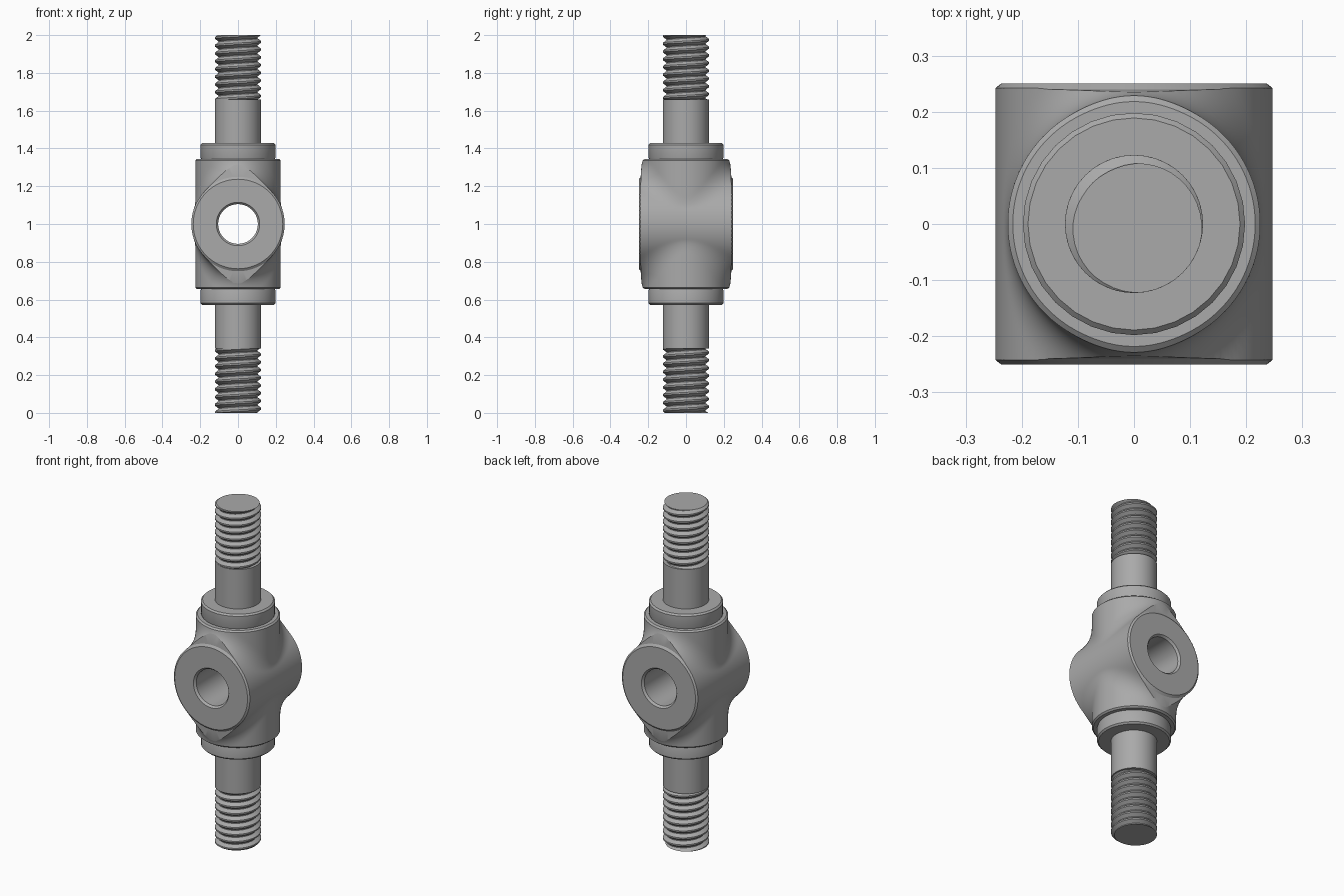
import bpy, bmesh
from math import sin, cos, tau, hypot

cube = bpy.data.objects.get("Cube")
if cube:
    bpy.data.objects.remove(cube, do_unlink=True)

steel = bpy.data.materials.new("steel grey")
steel.use_nodes = True
GREY = (0.4, 0.4, 0.4, 1)
steel.diffuse_color = GREY
steel.node_tree.nodes["Principled BSDF"].inputs["Base Color"].default_value = GREY


def activate(ob):
    bpy.ops.object.select_all(action='DESELECT')
    ob.select_set(True)
    bpy.context.view_layer.objects.active = ob


def skin(name, rings, wrap=True, caps=True, loop=False):
    """Join rings of points with quads; optionally cap the ends or close the loop."""
    bm = bmesh.new()
    grid = [[bm.verts.new(p) for p in ring] for ring in rings]
    pairs = list(zip(grid, grid[1:]))
    if loop:
        pairs.append((grid[-1], grid[0]))
    for a, b in pairs:
        n = len(a)
        for i in range(n if wrap else n - 1):
            j = (i + 1) % n
            bm.faces.new((a[i], a[j], b[j], b[i]))
    if caps:
        bm.faces.new(grid[0])
        bm.faces.new(grid[-1])
    bmesh.ops.remove_doubles(bm, verts=bm.verts, dist=0.0002)
    bmesh.ops.dissolve_degenerate(bm, dist=0.0001, edges=bm.edges)
    bmesh.ops.recalc_face_normals(bm, faces=bm.faces)
    mesh = bpy.data.meshes.new(name)
    bm.to_mesh(mesh)
    bm.free()
    mesh.materials.append(steel)
    ob = bpy.data.objects.new(name, mesh)
    bpy.context.collection.objects.link(ob)
    return ob


def smooth(ob, angle=0.5):
    activate(ob)
    bpy.ops.object.shade_smooth_by_angle(angle=angle)


def lathe(name, profile, segs):
    rings = [[(r * cos(tau * i / segs), r * sin(tau * i / segs), z)
              for i in range(segs)] for r, z in profile]
    ob = skin(name, rings)
    smooth(ob)
    return ob


# Body: upright barrel blended into a horizontal boss
BARREL, BOSS, MID, REACH, FILLET = 0.225, 0.247, 1.0, 0.45, 0.13


def blend(x, y, h):
    rho, r2 = hypot(x, y), hypot(x, h)
    a, b = rho - BARREL, r2 - BOSS
    k = FILLET * (1 - x * x / max(rho * r2, 1e-6)) + 1e-4
    t = max(k - abs(a - b), 0) / k
    return min(a, b) - t * t * k / 4


def body_radius(t, h):
    lo, hi = 0.1, REACH
    for _ in range(22):
        m = (lo + hi) / 2
        if blend(m * cos(t), m * sin(t), h) < 0:
            lo = m
        else:
            hi = m
    return lo


HALF, ROWS, SEGS = 0.345, 90, 128
levels = [-HALF + 0.008 + (2 * HALF - 0.016) * j / ROWS for j in range(ROWS + 1)]
rings = []
for h, scale in [(-HALF, 0.96)] + [(v, 1) for v in levels] + [(HALF, 0.96)]:
    ring = []
    for i in range(SEGS):
        t = tau * (i + 0.5) / SEGS
        r = body_radius(t, h) * scale
        ring.append((r * cos(t), r * sin(t), MID + h))
    rings.append(ring)
body = skin("body", rings)

# Trim ring: chamfered boss ends with the through hole in the middle
half = [(0.105, 0.238), (0.115, 0.25), (0.237, 0.25), (0.25, 0.24), (0.5, 0.222)]
section = half + [(r, -y) for r, y in reversed(half)]
trim = skin("trim_ring", [[(r * cos(tau * i / 64), y, MID + r * sin(tau * i / 64))
                           for i in range(64)] for r, y in section],
            caps=False, loop=True)
activate(body)
mod = body.modifiers.new("trim", 'BOOLEAN')
mod.operation = 'INTERSECT'
mod.solver = 'EXACT'
mod.object = trim
bpy.ops.object.modifier_apply(modifier=mod.name)
bpy.data.objects.remove(trim, do_unlink=True)
smooth(body, 0.45)

# Threads: right-handed V ridges along a helix
PITCH, CREST, ROOT = 0.041, 0.123, 0.104
WAVE = [(0, ROOT), (0.1, ROOT), (0.45, CREST), (0.65, CREST), (1, ROOT)]


def thread_radius(phase):
    phase %= 1
    for (p, r), (q, s) in zip(WAVE, WAVE[1:]):
        if phase <= q:
            return r + (s - r) * (phase - p) / (q - p)


def thread(name, z0, z1, segs=40):
    turns = int((z1 - z0) / PITCH) + 2
    rings = []
    for n in range(-1, turns):
        for p, _ in WAVE[:-1]:
            ring = []
            for i in range(segs + 1):
                t = tau * i / segs
                z = min(max(z0 + PITCH * (n + p + i / segs), z0), z1)
                r = thread_radius((z - z0) / PITCH - i / segs)
                ring.append((r * cos(t), r * sin(t), z))
            rings.append(ring)
    ob = skin(name, rings, wrap=False, caps=False)
    # close both open ends
    bm = bmesh.new()
    bm.from_mesh(ob.data)
    bmesh.ops.holes_fill(bm, edges=[e for e in bm.edges if e.is_boundary], sides=0)
    bmesh.ops.recalc_face_normals(bm, faces=bm.faces)
    bm.to_mesh(ob.data)
    bm.free()
    smooth(ob)


# Collar, plain shank and thread at each end
for side, s in (("upper", 1), ("lower", -1)):
    def up(profile):
        return [(r, MID + s * h) for r, h in profile]
    lathe(side + "_collar", up([(0.19, 0.33), (0.198, 0.352), (0.198, 0.419),
                                (0.189, 0.428)]), 32)
    lathe(side + "_shank", up([(0.123, 0.41), (0.123, 0.66)]), 48)
    ends = sorted((MID + s * 0.655, MID + s * 1.0))
    thread(side + "_thread", *ends)
